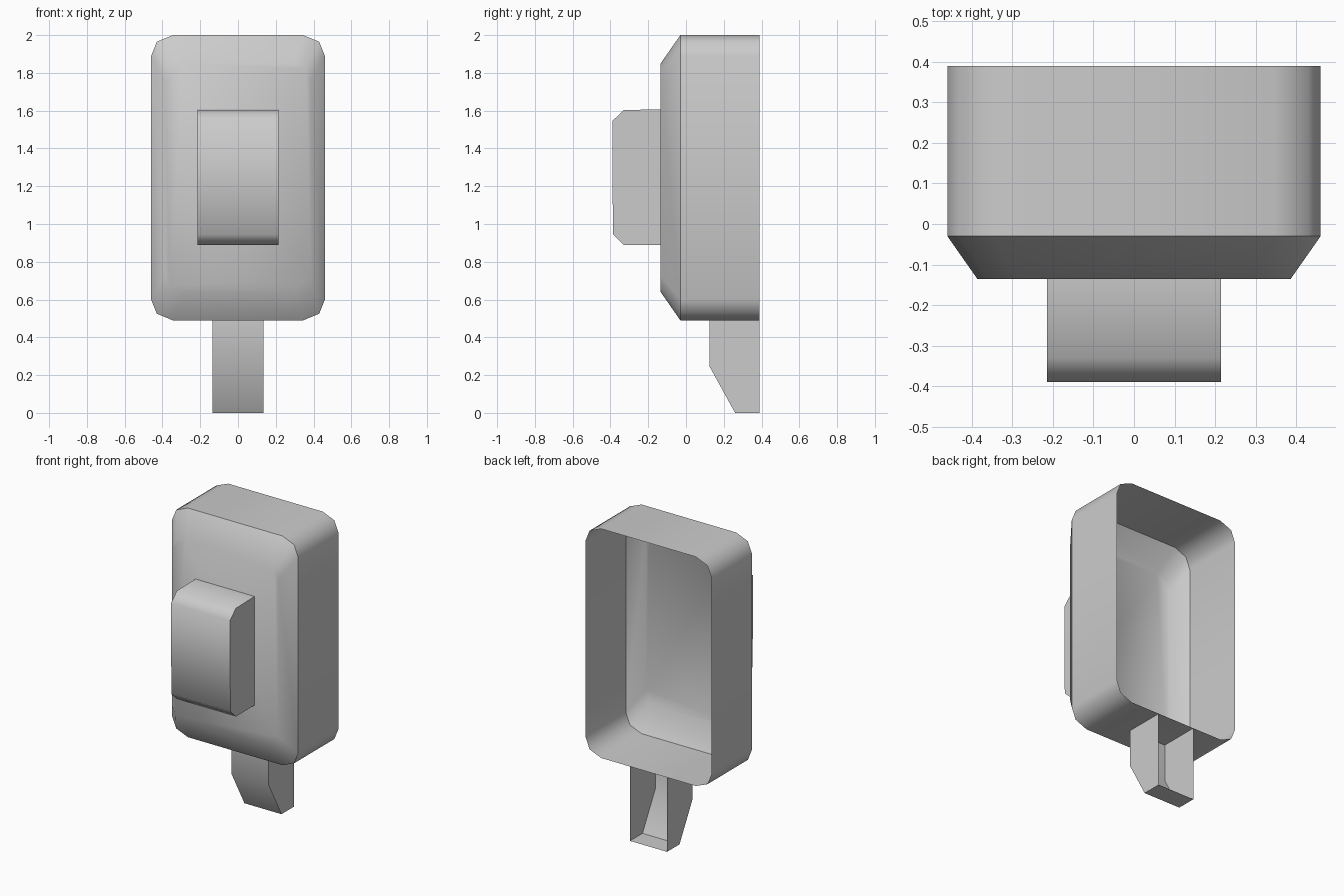
import bpy
import bmesh
import math

cube = bpy.data.objects.get("Cube")
if cube:
    bpy.data.objects.remove(cube)

GREY = (0.6, 0.6, 0.6, 1)
mat = bpy.data.materials.new("plain grey")
mat.use_nodes = True
mat.diffuse_color = GREY
mat.node_tree.nodes["Principled BSDF"].inputs["Base Color"].default_value = GREY


def finish(name, bm, is_sharp):
    """Orient the faces, mark sharp edges by rule and link the object."""
    bmesh.ops.recalc_face_normals(bm, faces=bm.faces)
    for f in bm.faces:
        f.smooth = True
    for e in bm.edges:
        e.smooth = not is_sharp(e)
    mesh = bpy.data.meshes.new(name)
    bm.to_mesh(mesh)
    bm.free()
    mesh.materials.append(mat)
    obj = bpy.data.objects.new(name, mesh)
    bpy.context.collection.objects.link(obj)
    return obj


def strip_part(name, profile, half_width):
    """Side profile (y, z) given width in x, with side caps and an open end."""
    bm = bmesh.new()
    left, right = [[bm.verts.new((x, y, z)) for y, z in profile]
                   for x in (half_width, -half_width)]
    for i in range(len(profile) - 1):
        bm.faces.new((left[i], left[i + 1], right[i + 1], right[i]))
    bm.faces.new(left)
    bm.faces.new(right[::-1])
    return finish(name, bm, lambda e: e.calc_face_angle(math.pi) > math.radians(50))


# Housing: rounded rectangle rings, tapered front, open back
MID_Z, RING_Y = 1.245, -0.03
corner = [(0.46, 0.645), (0.43, 0.72), (0.345, 0.755)]
outline = []
for sx, sz in ((1, 1), (-1, 1), (-1, -1), (1, -1)):
    quarter = corner if sx * sz > 0 else corner[::-1]
    outline += [(sx * x, sz * z) for x, z in quarter]

bm = bmesh.new()
rings = [[bm.verts.new((x * kx, y, MID_Z + z * kz)) for x, z in outline]
         for y, kx, kz in ((0.39, 1, 1), (RING_Y, 1, 1), (-0.135, 0.84, 0.8))]
for a, b in zip(rings, rings[1:]):
    for i in range(len(outline)):
        j = (i + 1) % len(outline)
        bm.faces.new((a[i], a[j], b[j], b[i]))
bm.faces.new(rings[-1])
finish("housing", bm, lambda e: all(abs(v.co.y - RING_Y) < 0.001 for v in e.verts))

# Push button with chamfered top and bottom edges
strip_part("button", [(-0.135, 1.607), (-0.33, 1.603), (-0.39, 1.545),
                      (-0.387, 0.945), (-0.33, 0.89), (-0.135, 0.89)], 0.215)

# Hollow stem below the housing, open at the back and top
strip_part("stem", [(0.39, 0), (0.26, 0), (0.125, 0.245),
                    (0.125, 0.49), (0.39, 0.49)][:4] + [(0.39, 0.49)], 0.135)
